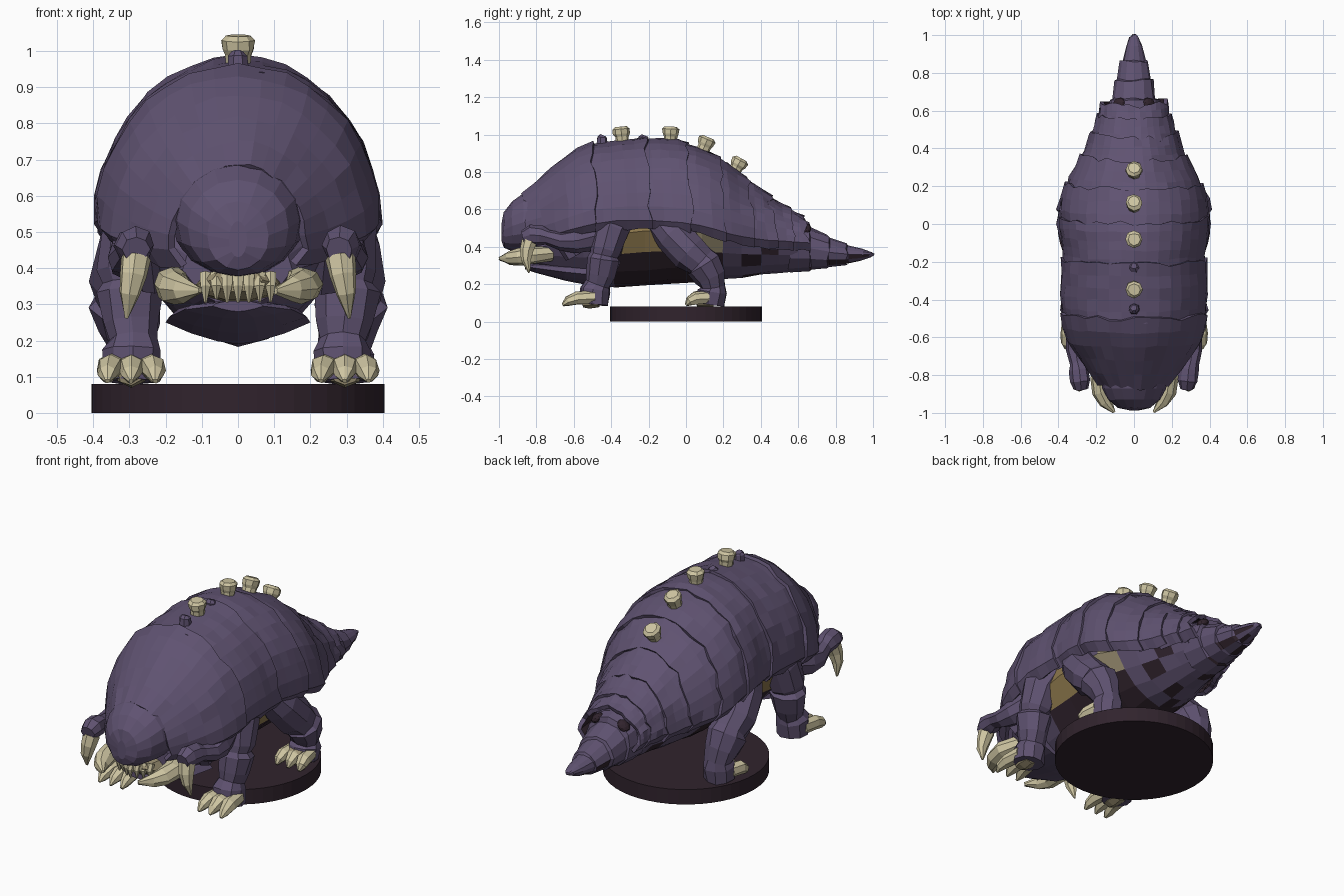
import bpy, bmesh, math, random
from mathutils import Vector

if "Cube" in bpy.data.objects:
    bpy.data.objects.remove(bpy.data.objects["Cube"])

random.seed(7)


def material(name, r, g, b):
    m = bpy.data.materials.new(name)
    m.diffuse_color = (r, g, b, 1)
    m.use_nodes = True
    m.node_tree.nodes["Principled BSDF"].inputs["Base Color"].default_value = m.diffuse_color
    return m


PURPLE = material("purple hide", 0.115, 0.085, 0.165)
DARK = material("dark skin", 0.03, 0.017, 0.026)
BONE = material("bone", 0.62, 0.56, 0.36)
OCHRE = material("ochre flank", 0.27, 0.19, 0.075)
TAN = material("tan gum", 0.33, 0.28, 0.17)


def jit(a):
    return random.uniform(-a, a)


def loft(name, rings, mats, closed=True, rule=None):
    """Skin a list of rings; closed rings get end caps."""
    bm = bmesh.new()
    vs = [[bm.verts.new(p) for p in r] for r in rings]
    n = len(rings[0])
    for a, b in zip(vs, vs[1:]):
        for i in range(n if closed else n - 1):
            k = (i + 1) % n
            bm.faces.new((a[i], a[k], b[k], b[i]))
    if closed:
        bm.faces.new(vs[0])
        bm.faces.new(vs[-1])
        bmesh.ops.recalc_face_normals(bm, faces=bm.faces[:])
    bm.normal_update()
    if rule:
        for f in bm.faces:
            f.material_index = rule(f.calc_center_median(), f.normal)
    me = bpy.data.meshes.new(name)
    bm.to_mesh(me)
    bm.free()
    ob = bpy.data.objects.new(name, me)
    bpy.context.collection.objects.link(ob)
    for m in mats:
        me.materials.append(m)
    return ob


def tube(name, path, mat, sides=8, rough=0.0):
    """Faceted tube through (x, y, z, radius) points."""
    pts = [Vector(p[:3]) for p in path]
    rings = []
    for i, p in enumerate(pts):
        d = (pts[min(i + 1, len(pts) - 1)] - pts[max(i - 1, 0)]).normalized()
        ref = Vector((1, 0, 0)) if abs(d.x) < 0.8 else Vector((0, 0, 1))
        u = d.cross(ref).normalized()
        v = d.cross(u)
        r = path[i][3]
        rings.append([p + (u * math.cos(t) + v * math.sin(t)) * (r + jit(rough))
                      for t in (math.tau * k / sides for k in range(sides))])
    return loft(name, rings, [mat])


def pair(name, path, mat, sides=8, rough=0.0):
    for side, s in (("left", -1), ("right", 1)):
        tube(f"{side}_{name}", [(s * x, y, z, r) for x, y, z, r in path], mat, sides, rough)


def oval_ring(y, w, top, bottom, n=16, pinch=0.0, rough=0.0):
    c, h = (top + bottom) / 2, (top - bottom) / 2
    out = []
    for k in range(n):
        t = math.tau * k / n
        sx = 1 - pinch * max(0, -math.sin(t))
        out.append(Vector((w * sx * math.cos(t) * (1 + jit(rough)), y + jit(rough * 0.2),
                           c + h * math.sin(t) * (1 + jit(rough * 0.5)))))
    return out


# Round base
bpy.ops.mesh.primitive_cylinder_add(vertices=48, radius=0.405, depth=0.08, location=(0, 0, 0.04))
bpy.context.object.name = "base_disc"
bpy.context.object.data.materials.append(DARK)

# Overlapping back plates: y, half width, top, rim
SHELL = [(-.88, .19, .68, .45), (-.76, .28, .785, .46), (-.65, .35, .875, .49), (-.54, .38, .95, .52),
         (-.4, .39, .96, .54), (-.2, .375, .98, .54), (-.05, .39, .97, .53), (.08, .39, .93, .51),
         (.2, .355, .865, .47), (.3, .295, .785, .45), (.4, .245, .71, .435), (.5, .205, .635, .43),
         (.64, .165, .55, .42)]


def shell_at(y):
    for a, b in zip(SHELL, SHELL[1:]):
        if y <= b[0]:
            break
    t = (y - a[0]) / (b[0] - a[0])
    return [p + (q - p) * t for p, q in zip(a[1:], b[1:])]


EDGES = [-.87, -.53, -.24, -.02, .16, .31, .43, .53, .6]
ARC = 18
for i, (y0, y1) in enumerate(zip(EDGES, EDGES[1:])):
    rings, steps = [], 5 if i < 3 else 3
    for j in range(steps + 1):
        f = j / steps
        y = y0 + (y1 + 0.025 - y0) * f
        w, top, rim = shell_at(y)
        lift = 0.014 * f - 0.004
        ring = []
        for k in range(ARC + 1):
            t = -math.pi / 2 + math.pi * k / ARC
            g = lift + jit(0.005)
            edge = jit(0.014) if j in (0, steps) else jit(0.005)
            ring.append(Vector(((w + g) * math.sin(t), y + edge + 0.03 * (1 - math.cos(t)),
                                rim + (top - rim + g) * math.cos(t))))
        # skirt tucked under the rim
        for end, s in ((0, -1), (-1, 1)):
            p = ring[end] + Vector((-s * 0.035, 0, -0.045 + jit(0.01)))
            ring.insert(0 if s < 0 else len(ring), p)
        rings.append(ring)
    ob = loft(f"back_plate_{i + 1}", rings, [PURPLE, DARK], closed=False)
    sol = ob.modifiers.new("thickness", 'SOLIDIFY')
    sol.thickness, sol.offset, sol.material_offset = 0.022, -1, 1


# Body, belly and tail core
def body_rule(c, n):
    if -.38 < c.y < -.08 and n.z < .5:
        return 2 if c.z > .34 else 1
    if -.08 <= c.y < .2 and c.z < .52:
        return 3 if c.z > .36 else 1
    if n.z < -.35 and c.y > .2 and random.random() < .3:
        return 1
    return 0


BODY = [(-.8, .15, .5, .29), (-.7, .22, .58, .25), (-.55, .27, .66, .2), (-.38, .3, .75, .185),
        (-.22, .31, .78, .19), (-.08, .31, .78, .2), (.08, .31, .74, .21), (.2, .28, .68, .23),
        (.3, .245, .64, .235), (.4, .21, .6, .25), (.5, .18, .57, .26), (.6, .15, .545, .27)]
loft("body", [oval_ring(*b, pinch=.3, rough=.03) for b in BODY],
     [PURPLE, DARK, OCHRE, TAN], rule=body_rule)

# Tail segments, each flared over the next
TAIL = [(.55, .148, .56, .265), (.66, .132, .53, .272), (.665, .115, .505, .28), (.76, .104, .465, .284),
        (.765, .088, .45, .292), (.86, .074, .42, .302), (.865, .062, .408, .31), (.94, .042, .39, .325),
        (.985, .025, .375, .342), (1.0, .01, .366, .352)]
loft("tail", [oval_ring(*b, n=12, rough=.04) for b in TAIL], [PURPLE, DARK],
     rule=lambda c, n: int(n.z < -.4 and random.random() < .3))
for s in (-1, 1):
    bpy.ops.mesh.primitive_ico_sphere_add(subdivisions=2, radius=1, location=(s * .078, .64, .5))
    ob = bpy.context.object
    ob.name = "tail_hollow"
    ob.scale, ob.rotation_euler = (.036, .03, .02), (-.3, s * .65, 0)
    ob.data.materials.append(DARK)

# Head shield
HEAD = [(-.985, .025, .53, .43), (-.972, .085, .585, .395), (-.93, .14, .645, .378), (-.87, .17, .685, .375),
        (-.78, .185, .7, .375), (-.7, .18, .7, .38)]
loft("head_shield", [oval_ring(*h, n=16, rough=.015) for h in HEAD], [PURPLE])

# Mouth, teeth and lower jaw
loft("mouth", [oval_ring(y, w, .4, b, n=10, rough=.05) for y, w, b in
               ((-.9, .07, .335), (-.86, .11, .31), (-.7, .13, .3))], [TAN])
for k in range(-3, 4):
    x = k * .03
    y = -.91 + abs(k) * .012
    tube("tooth", [(x, y + .01, .385, .018), (x, y - .005, .35, .016), (x, y, .305 + jit(.01), .004)], BONE, 6)
loft("lower_jaw", [oval_ring(y, w, .31, b, n=12, pinch=.5) for y, w, b in
                   ((-.86, .07, .28), (-.8, .15, .26), (-.65, .19, .22), (-.5, .2, .19))], [PURPLE])

# Mandible tusks
pair("mandible", [(.15, -.72, .365, .04), (.185, -.82, .355, .048), (.175, -.89, .345, .048),
                  (.15, -.945, .34, .034), (.105, -.997, .338, .008)], BONE, 8, .004)

# Small forearms with hanging claws
pair("forearm", [(.25, -.48, .46, .08), (.3, -.6, .43, .065), (.31, -.67, .43, .05), (.3, -.74, .45, .042),
                 (.29, -.775, .46, .052), (.283, -.83, .463, .054), (.28, -.872, .452, .038)], PURPLE, 8, .004)
pair("forearm_shoulder", [(.24, -.66, .53, .05), (.24, -.65, .44, .06), (.23, -.6, .35, .045)], PURPLE, 7, .005)
pair("forearm_claw", [(.283, -.835, .43, .042), (.29, -.85, .38, .037), (.3, -.853, .33, .028),
                      (.308, -.838, .262, .005)], BONE, 7, .002)

# Front legs
pair("front_leg", [(.25, -.36, .58, .1), (.285, -.4, .49, .098), (.3, -.43, .38, .088), (.3, -.44, .355, .075),
                   (.3, -.44, .335, .092), (.295, -.455, .25, .078), (.29, -.47, .2, .066),
                   (.29, -.485, .17, .082), (.293, -.49, .09, .078)], PURPLE, 9, .006)
# Rear legs
pair("rear_leg", [(.26, -.14, .54, .085), (.29, -.07, .46, .1), (.31, .02, .37, .1), (.31, .08, .32, .088),
                  (.31, .09, .305, .1), (.305, .13, .24, .085), (.295, .145, .19, .07),
                  (.293, .14, .16, .08), (.293, .13, .09, .078)], PURPLE, 9, .006)

# Feet with splayed toe claws
for name, y, reach in (("front", -.52, .14), ("rear", .09, .09)):
    pair(f"{name}_foot", [(.295, y + .06, .122, .045), (.295, y, .125, .055), (.295, y - .04, .115, .04)],
         TAN, 8, .004)
    for dx in (-.06, 0, .06):
        pair(f"{name}_toe_claw", [(.295 + dx * .8, y + .03, .13, .036),
                                  (.295 + dx, y - reach * .45, .125, .036),
                                  (.295 + dx * 1.1, y - reach * .8, .108, .026),
                                  (.295 + dx * 1.1, y - reach, .088, .007)], BONE, 7, .002)

# Bone stubs along the spine, leaning with the back
for y, z, lean in ((-.34, .955, -.1), (-.085, .955, .05), (.085, .905, .4), (.255, .795, .5)):
    d = Vector((0, math.sin(lean), math.cos(lean)))
    path = [(*(Vector((0, y, z)) + d * h), r) for h, r in
            ((0, .034), (.035, .036), (.05, .044), (.075, .046), (.088, .032))]
    tube("spine_stub", path, BONE, 8, .003)
for y in (-.45, -.23):
    tube("spine_bump", [(0, y, .95, .03), (0, y, .985, .028), (0, y + .005, .997, .016)], PURPLE, 7, .003)
